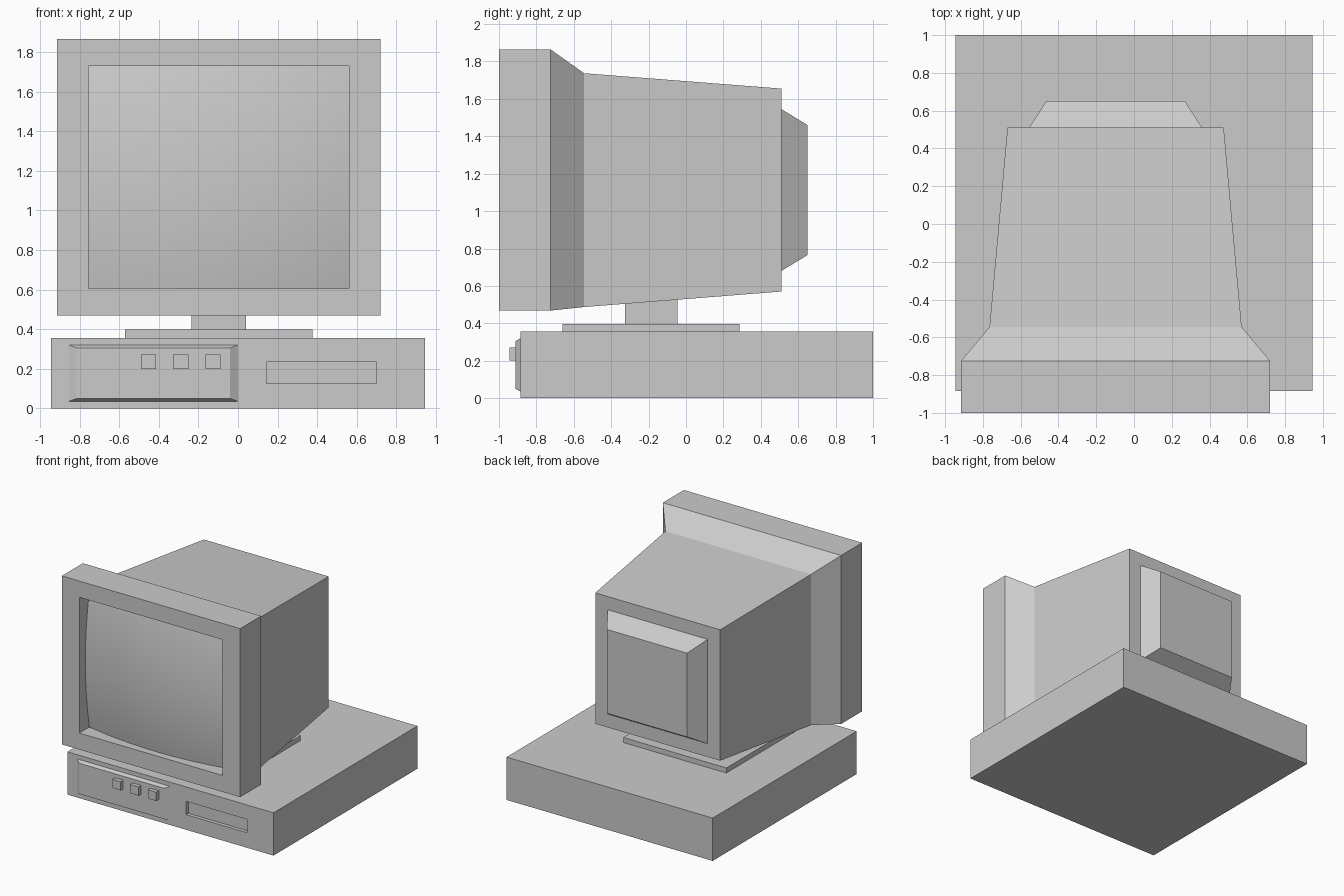
import bpy
import bmesh

if "Cube" in bpy.data.objects:
    bpy.data.objects.remove(bpy.data.objects["Cube"])


def finish(name, bm, smooth=False):
    mesh = bpy.data.meshes.new(name)
    bm.to_mesh(mesh)
    bm.free()
    for p in mesh.polygons:
        p.use_smooth = smooth
    obj = bpy.data.objects.new(name, mesh)
    bpy.context.collection.objects.link(obj)
    return obj


def loft(name, sections, cap_front=True):
    """Join rectangles (y, x0, x1, z0, z1) in order, from front to back."""
    bm = bmesh.new()
    rings = [[bm.verts.new((x, y, z)) for x, z in ((x0, z0), (x1, z0), (x1, z1), (x0, z1))]
             for y, x0, x1, z0, z1 in sections]
    for a, b in zip(rings, rings[1:]):
        for i in range(4):
            j = (i + 1) % 4
            bm.faces.new((a[i], b[i], b[j], a[j]))
    if cap_front:
        bm.faces.new(rings[0])
    bm.faces.new(rings[-1][::-1])
    return finish(name, bm)


def box(name, x0, x1, y0, y1, z0, z1):
    return loft(name, [(y0, x0, x1, z0, z1), (y1, x0, x1, z0, z1)])


# Computer case with recessed disk slot
SLOT = (0.145, 0.70, 0.125, 0.235)
CASE = (-0.945, 0.945, 0.0, 0.355)
loft("computer_case", [(-0.855, *SLOT), (-0.885, *SLOT), (-0.885, *CASE), (1.0, *CASE)])

# Bevelled control panel and its buttons
loft("control_panel", [(-0.912, -0.815, -0.04, 0.05, 0.305),
                       (-0.885, -0.855, 0.0, 0.035, 0.32)])
for i in range(3):
    x = -0.452 + i * 0.163
    box(f"button_{i + 1}", x - 0.038, x + 0.038, -0.945, -0.912, 0.2, 0.272)

# Monitor stand
box("stand_plate", -0.57, 0.375, -0.66, 0.285, 0.355, 0.397)
box("stand_neck", -0.235, 0.04, -0.325, -0.045, 0.397, 0.54)

# Monitor shell: screen opening, bezel, tapered body, rear bump
OPENING = (-0.755, 0.56, 0.605, 1.73)
BEZEL = (-0.915, 0.72, 0.468, 1.865)
loft("monitor_shell", [
    (-0.875, *OPENING),
    (-1.0, *OPENING),
    (-1.0, *BEZEL),
    (-0.725, *BEZEL),
    (-0.545, -0.765, 0.57, 0.487, 1.737),
    (0.51, -0.67, 0.475, 0.57, 1.655),
    (0.51, -0.555, 0.36, 0.68, 1.545),
    (0.65, -0.465, 0.27, 0.765, 1.46),
], cap_front=False)

# Bulging glass screen, nearly flush at its centre
x0, x1, z0, z1 = OPENING
bm = bmesh.new()
bmesh.ops.create_grid(bm, x_segments=24, y_segments=24, size=1)
for v in bm.verts:
    dx, dz = v.co.x * (x1 - x0) / 2, v.co.y * (z1 - z0) / 2
    v.co = ((x0 + x1) / 2 + dx, -0.992 + 0.165 * (dx * dx + dz * dz), (z0 + z1) / 2 + dz)
finish("screen", bm, smooth=True)
